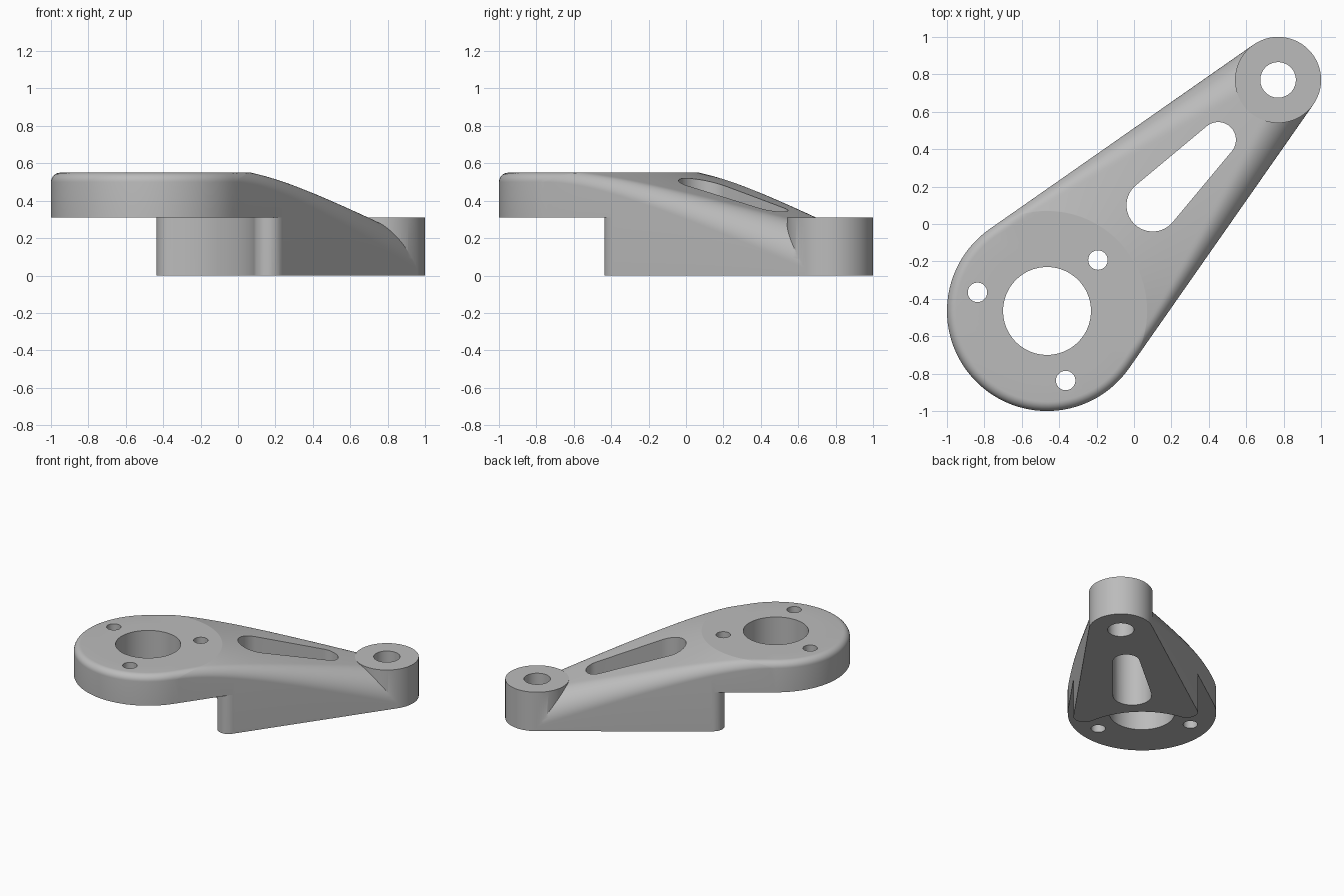
import bpy, bmesh, math
from math import sin, cos, sqrt, atan2, pi
from mathutils import Matrix

cube = bpy.data.objects.get("Cube")
if cube:
    bpy.data.objects.remove(cube, do_unlink=True)

# Main sizes; u runs from the large hub centre to the small boss centre
HUB_R, BORE_R, BOSS_R, PIN_R = 0.535, 0.235, 0.23, 0.095
REACH = 1.747
HUB_Z, SHELF_Z = 0.55, 0.31
POCKET_R, CORNER_R = 0.56, 0.08
TAPER = math.asin((HUB_R - BOSS_R) / REACH)
SIDE = pi / 2 - TAPER                     # angle of the side normal
PLACE = Matrix.Translation((-0.465, -0.465, 0)) @ Matrix.Rotation(pi / 4, 4, 'Z')


def finish(bm, name):
    bmesh.ops.recalc_face_normals(bm, faces=bm.faces[:])
    bm.transform(PLACE)
    mesh = bpy.data.meshes.new(name)
    bm.to_mesh(mesh)
    bm.free()
    obj = bpy.data.objects.new(name, mesh)
    bpy.context.collection.objects.link(obj)
    return obj


def prism(name, outline, z0, z1):
    bm = bmesh.new()
    face = bm.faces.new([bm.verts.new((u, v, z0)) for u, v in outline])
    top = bmesh.ops.extrude_face_region(bm, geom=[face])["geom"]
    for item in top:
        if isinstance(item, bmesh.types.BMVert):
            item.co.z = z1
    return finish(bm, name)


def arc(u, v, r, a0, a1, n):
    return [(u + r * cos(a0 + (a1 - a0) * i / n),
             v + r * sin(a0 + (a1 - a0) * i / n)) for i in range(n + 1)]


def circle(u, v, r, n=64):
    return arc(u, v, r, 0, 2 * pi, n)[:-1]


def combine(target, tool, operation):
    mod = target.modifiers.new(tool.name, 'BOOLEAN')
    mod.operation, mod.solver, mod.object = operation, 'EXACT', tool
    bpy.ops.object.select_all(action='DESELECT')
    bpy.context.view_layer.objects.active = target
    target.select_set(True)
    bpy.ops.object.modifier_apply(modifier=mod.name)
    bpy.data.objects.remove(tool, do_unlink=True)


# Top surface: flat hub, falling arm, edge rounding that grows along the arm
def height(rho, ang):
    beyond = max(0, rho - HUB_R)
    top = HUB_Z - (HUB_Z - SHELF_Z) * beyond / (REACH - BOSS_R - HUB_R)
    r = 0.05 + 0.12 * beyond
    gap = max(0, HUB_R - rho * cos(max(0, SIDE - abs(ang))))
    return top if gap >= r else top - r + sqrt(max(0, r * r - (r - gap) ** 2))


def vertex(bm, rho, ang):
    signed = ang if ang <= pi else ang - 2 * pi
    return bm.verts.new((rho * cos(ang), rho * sin(ang), height(rho, signed)))


def build_body():
    bm = bmesh.new()
    half, back = 24, 48
    across = [sin(pi / 2 * k / half) for k in range(-half, half + 1)]
    rings = [BORE_R, 0.36] + [HUB_R - 0.05 + 0.05 * sin(pi / 2 * k / 8) for k in range(9)]
    angles = [SIDE * f for f in across]
    angles += [SIDE + (2 * pi - 2 * SIDE) * k / back for k in range(1, back)]

    # hub rings all the way round
    rows = [[vertex(bm, rho, a) for a in angles] for rho in rings]
    n = len(angles)
    for a, b in zip(rows, rows[1:]):
        for i in range(n):
            j = (i + 1) % n
            bm.faces.new((a[i], b[i], b[j], a[j]))

    # arm rows, bounded by the two tangent sides
    prev, steps, length = rows[-1][:len(across)], 44, 1.715
    for k in range(1, steps + 1):
        s = length * k / steps
        rho, limit = sqrt(HUB_R ** 2 + s * s), SIDE - atan2(s, HUB_R)
        row = [vertex(bm, rho, limit * f) for f in across]
        for i in range(len(across) - 1):
            bm.faces.new((prev[i], row[i], row[i + 1], prev[i + 1]))
        prev = row

    # close the solid down to the base
    for item in bmesh.ops.extrude_face_region(bm, geom=bm.faces[:])["geom"]:
        if isinstance(item, bmesh.types.BMVert):
            item.co.z = 0
    return finish(bm, "lever_arm")


arm = build_body()
combine(arm, prism("small_boss", circle(REACH, 0, BOSS_R, 96), 0, SHELF_Z), 'UNION')

# Clearance under the hub, with rounded corners where it meets the sides
inset = HUB_R - CORNER_R
along = sqrt((POCKET_R + CORNER_R) ** 2 - inset ** 2)
turn = SIDE - atan2(along, inset)
cu, cv = (POCKET_R + CORNER_R) * cos(turn), (POCKET_R + CORNER_R) * sin(turn)
upper = arc(0, 0, POCKET_R, 0, turn, 20)
upper += arc(cu, cv, CORNER_R, turn + pi, SIDE, 12)[1:]
end_u, end_v = upper[-1]
upper += [(end_u + 0.3 * cos(SIDE), end_v + 0.3 * sin(SIDE)), (-0.8, 0.8)]
lower = [(u, -v) for u, v in reversed(upper[1:])]
combine(arm, prism("hub_clearance", upper + lower, -0.1, SHELF_Z), 'DIFFERENCE')

# Tapered slot through the arm
u0, r0, u1, r1 = 0.799, 0.14, 1.294, 0.095
tangent = math.acos((r0 - r1) / (u1 - u0))
slot = arc(u1, 0, r1, -tangent, tangent, 24) + arc(u0, 0, r0, tangent, 2 * pi - tangent, 32)
combine(arm, prism("arm_slot", slot, -0.1, 0.8), 'DIFFERENCE')

# Pin hole and three bolt holes
combine(arm, prism("pin_hole", circle(REACH, 0, PIN_R), -0.1, 0.8), 'DIFFERENCE')
for k in range(3):
    a = 2 * pi * k / 3
    hole = circle(0.385 * cos(a), 0.385 * sin(a), 0.052, 40)
    combine(arm, prism("bolt_hole", hole, -0.1, 0.8), 'DIFFERENCE')

# Plain grey finish
grey = bpy.data.materials.new("light_grey")
grey.use_nodes = True
colour = (0.5, 0.5, 0.5, 1)
grey.diffuse_color = colour
grey.node_tree.nodes["Principled BSDF"].inputs["Base Color"].default_value = colour
arm.data.materials.clear()
arm.data.materials.append(grey)
for poly in arm.data.polygons:
    poly.material_index = 0
bpy.ops.object.select_all(action='DESELECT')
bpy.context.view_layer.objects.active = arm
arm.select_set(True)
bpy.ops.object.shade_smooth_by_angle(angle=math.radians(30))
